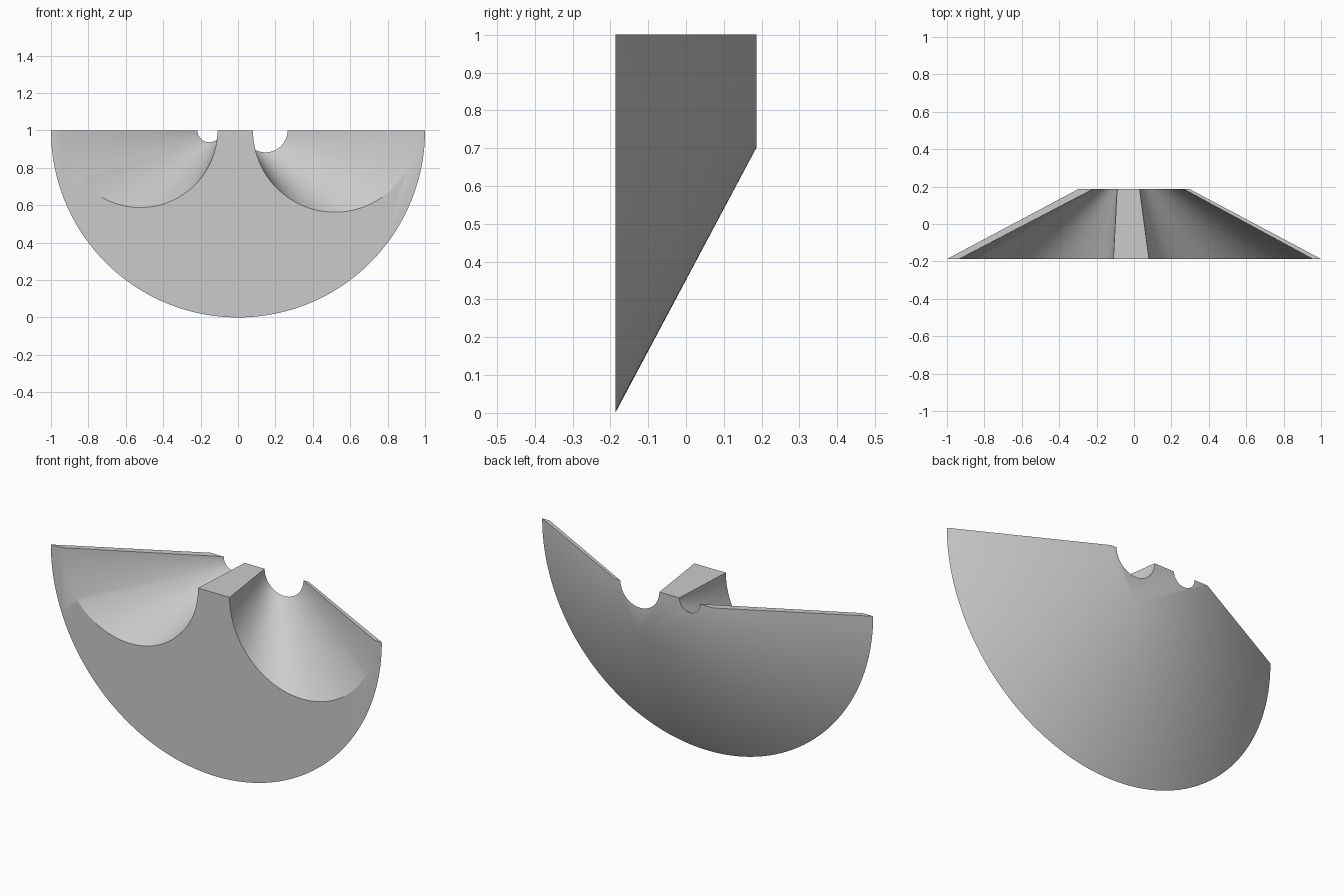
import bpy
import bmesh
from math import sin, cos, pi, radians

old = bpy.data.objects.get("Cube")
if old:
    bpy.data.objects.remove(old, do_unlink=True)

DEPTH = 0.187   # half thickness from front to back
TOP = 1.0       # height of the flat upper rim


def lower_arc(x_start, x_end, steps):
    """Half circle hanging below the rim, from x_start to x_end."""
    mid, rad = (x_start + x_end) / 2, (x_end - x_start) / 2
    return [(mid - rad * cos(pi * i / steps), TOP - abs(rad) * sin(pi * i / steps))
            for i in range(steps + 1)]


def outline(radius, right_groove, left_groove):
    """Half disc with two round grooves opening at the rim."""
    return (lower_arc(-radius, radius, 96)
            + lower_arc(*right_groove, 48)
            + lower_arc(*left_groove, 48))


# Large front outline tapers to the small back outline
front = outline(1.0, (0.955, 0.08), (-0.11, -0.935))
back = outline(0.297, (0.265, 0.03), (-0.09, -0.217))

bm = bmesh.new()
front_ring = [bm.verts.new((x, -DEPTH, z)) for x, z in front]
back_ring = [bm.verts.new((x, DEPTH, z)) for x, z in back]
bm.faces.new(front_ring)
bm.faces.new(reversed(back_ring))
count = len(front_ring)
for i in range(count):
    j = (i + 1) % count
    bm.faces.new((front_ring[j], front_ring[i], back_ring[i], back_ring[j]))
bmesh.ops.recalc_face_normals(bm, faces=bm.faces)

mesh = bpy.data.meshes.new("grooved_half_cone")
bm.to_mesh(mesh)
bm.free()
body = bpy.data.objects.new("grooved_half_cone", mesh)
bpy.context.collection.objects.link(body)

# Single plain grey
grey = bpy.data.materials.new("light_grey")
grey.use_nodes = True
colour = (0.6, 0.6, 0.6, 1.0)
grey.diffuse_color = colour
grey.node_tree.nodes["Principled BSDF"].inputs["Base Color"].default_value = colour
mesh.materials.append(grey)

# Smooth cones with crisp front and rim edges
bpy.ops.object.select_all(action="DESELECT")
body.select_set(True)
bpy.context.view_layer.objects.active = body
bpy.ops.object.shade_smooth_by_angle(angle=radians(30))
